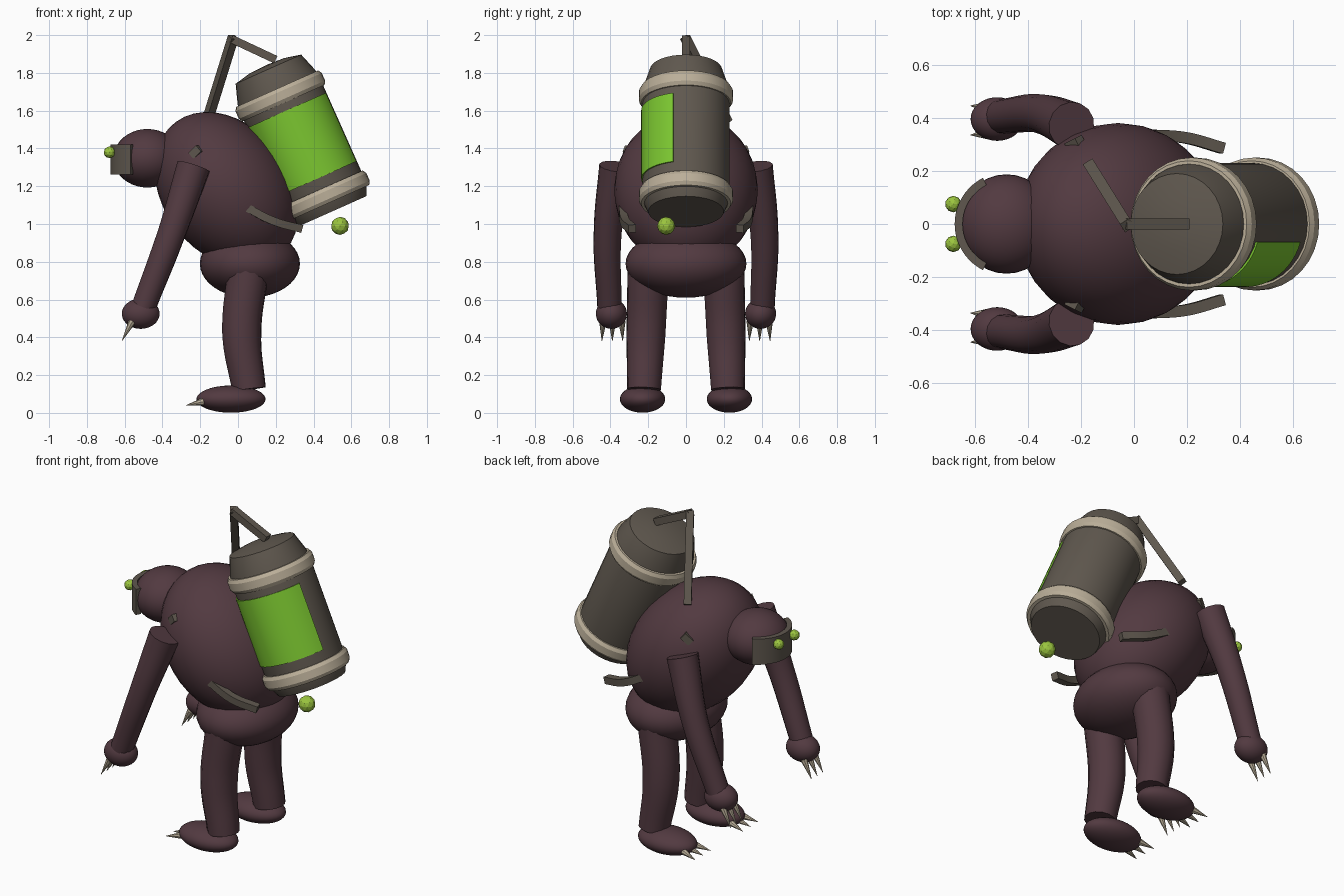
import bpy, bmesh
from math import sin, cos, pi, radians
from mathutils import Vector, Matrix

if "Cube" in bpy.data.objects:
    bpy.data.objects.remove(bpy.data.objects["Cube"])


def material(name, rgb):
    m = bpy.data.materials.new(name)
    m.use_nodes = True
    m.diffuse_color = (*rgb, 1)
    m.node_tree.nodes["Principled BSDF"].inputs["Base Color"].default_value = (*rgb, 1)
    return m


HIDE = material("maroon hide", (0.085, 0.042, 0.052))
METAL = material("dark metal", (0.115, 0.097, 0.077))
BEIGE = material("pale beige", (0.50, 0.43, 0.32))
GREEN = material("window green", (0.20, 0.57, 0.03))
LIME = material("glowing lime", (0.33, 0.56, 0.05))


def finish(ob, mat, angle=35):
    ob.data.materials.clear()
    ob.data.materials.append(mat)
    bpy.ops.object.select_all(action='DESELECT')
    ob.select_set(True)
    bpy.context.view_layer.objects.active = ob
    if angle:
        bpy.ops.object.shade_smooth_by_angle(angle=radians(angle))
    return ob


def from_bmesh(name, bm, mat, angle=35, matrix=None):
    bmesh.ops.recalc_face_normals(bm, faces=bm.faces)
    me = bpy.data.meshes.new(name)
    bm.to_mesh(me)
    bm.free()
    ob = bpy.data.objects.new(name, me)
    bpy.context.collection.objects.link(ob)
    if matrix:
        ob.matrix_world = matrix
    return finish(ob, mat, angle)


def ellipsoid(name, loc, radii, mat, tilt=0):
    bm = bmesh.new()
    bmesh.ops.create_uvsphere(bm, u_segments=32, v_segments=20, radius=1)
    m = Matrix.Translation(loc) @ Matrix.Rotation(tilt, 4, 'Y') @ Matrix.Diagonal((*radii, 1))
    bmesh.ops.transform(bm, matrix=m, verts=bm.verts)
    return from_bmesh(name, bm, mat)


def bead(name, loc, radius):
    bm = bmesh.new()
    bmesh.ops.create_icosphere(bm, subdivisions=2, radius=radius, matrix=Matrix.Translation(loc))
    return from_bmesh(name, bm, LIME, 0)


def spike(name, base, tip, radius):
    base, tip = Vector(base), Vector(tip)
    d = tip - base
    m = Matrix.Translation((base + tip) / 2) @ d.to_track_quat('Z', 'Y').to_matrix().to_4x4()
    bm = bmesh.new()
    bmesh.ops.create_cone(bm, cap_ends=True, segments=8, radius1=radius, radius2=0.001,
                          depth=d.length, matrix=m)
    return from_bmesh(name, bm, BEIGE)


def tube(name, points, mat, depth=1.0, square=False):
    """Sweep along (x, y, z, radius) points."""
    cu = bpy.data.curves.new(name, 'CURVE')
    cu.dimensions = '3D'
    cu.bevel_depth = depth
    cu.bevel_resolution = 0 if square else 5
    cu.use_fill_caps = True
    cu.resolution_u = 8
    sp = cu.splines.new('BEZIER')
    sp.bezier_points.add(len(points) - 1)
    for bp, p in zip(sp.bezier_points, points):
        bp.co, bp.radius = p[:3], p[3]
        bp.handle_left_type = bp.handle_right_type = 'AUTO'
        bp.tilt = pi / 4 if square else 0
    ob = bpy.data.objects.new(name, cu)
    bpy.context.collection.objects.link(ob)
    bpy.ops.object.select_all(action='DESELECT')
    ob.select_set(True)
    bpy.context.view_layer.objects.active = ob
    bpy.ops.object.convert(target='MESH')
    return finish(bpy.context.object, mat)


def lathe(name, profile, mat, matrix, closed=False, steps=32):
    bm = bmesh.new()
    vs = [bm.verts.new((r, 0, z)) for r, z in profile]
    pairs = list(zip(vs, vs[1:])) + ([(vs[-1], vs[0])] if closed else [])
    edges = [bm.edges.new(p) for p in pairs]
    bmesh.ops.spin(bm, geom=vs + edges, cent=(0, 0, 0), axis=(0, 0, 1), angle=2 * pi, steps=steps)
    bmesh.ops.remove_doubles(bm, verts=bm.verts, dist=0.0005)
    return from_bmesh(name, bm, mat, 25, matrix)


def curved_plate(name, radius, thick, a0, a1, z0, z1, mat, matrix, steps=20):
    """Closed slab bent round the local z axis."""
    bm = bmesh.new()
    rings = []
    for i in range(steps + 1):
        a = radians(a0 + (a1 - a0) * i / steps)
        rings.append([bm.verts.new((r * cos(a), r * sin(a), z)) for r, z in
                      ((radius, z0), (radius, z1), (radius - thick, z1), (radius - thick, z0))])
    for p, q in zip(rings, rings[1:]):
        for k in range(4):
            n = (k + 1) % 4
            bm.faces.new((p[k], p[n], q[n], q[k]))
    bm.faces.new(rings[0])
    bm.faces.new(rings[-1])
    return from_bmesh(name, bm, mat, 35, matrix)


# Torso, pelvis and head
ellipsoid("torso", (-0.06, 0, 1.18), (0.338, 0.38, 0.45), HIDE, radians(-37))
ellipsoid("pelvis", (0.063, 0, 0.79), (0.265, 0.32, 0.18), HIDE)
ellipsoid("head", (-0.48, 0, 1.348), (0.18, 0.187, 0.155), HIDE)
curved_plate("face_mask", 0.195, 0.03, 117, 243, 1.263, 1.42, METAL, Matrix.Translation((-0.48, 0, 0)))

# Paired limbs, claws, eyes and straps
for side, s in (("left", 1), ("right", -1)):
    def at(*pts):
        return [(p[0], p[1] * s, *p[2:]) for p in pts]

    bead(f"{side}_eye", (-0.68, 0.075 * s, 1.38), 0.031)
    tube(f"{side}_arm", at((-0.235, 0.37, 1.305, 0.09), (-0.352, 0.415, 0.95, 0.074),
                           (-0.5, 0.405, 0.56, 0.065)), HIDE)
    ellipsoid(f"{side}_hand", (-0.515, 0.395 * s, 0.525), (0.1, 0.082, 0.08), HIDE)
    tube(f"{side}_leg", at((0.055, 0.2, 0.76, 0.11), (0.02, 0.212, 0.42, 0.104),
                           (0.058, 0.222, 0.125, 0.09)), HIDE)
    ellipsoid(f"{side}_foot", (-0.037, 0.23 * s, 0.073), (0.183, 0.12, 0.072), HIDE)
    for i in (-1, 0, 1):
        y = 0.39 + 0.05 * i
        spike(f"{side}_hand_claw_{i + 2}", (-0.56, y * s, 0.485), (-0.615, (y + 0.005 * i) * s, 0.38), 0.02)
        y = 0.23 + 0.055 * i
        spike(f"{side}_foot_claw_{i + 2}", (-0.185, y * s, 0.06), (-0.275, (y + 0.02 * i) * s, 0.04), 0.02)
    tube(f"{side}_waist_strap", at((0.03, 0.335, 1.095, 1), (0.19, 0.325, 1.015, 1),
                                   (0.335, 0.285, 0.975, 1)), METAL, 0.03, True)
    tube(f"{side}_shoulder_strap", at((-0.24, 0.29, 1.36, 1), (-0.2, 0.31, 1.4, 1)), METAL, 0.03, True)

# Leaning canister on the back
CAN = Matrix.Translation((0.46, 0, 1.148)) @ Matrix.Rotation(radians(-24), 4, 'Y')
lathe("canister", [(0, -0.09), (0.2, -0.09), (0.222, -0.04), (0.23, 0), (0.23, 0.58),
                   (0.225, 0.63), (0.19, 0.735), (0.1, 0.755), (0, 0.76)], METAL, CAN)
for name, h in (("lower_band", 0), ("upper_band", 0.58)):
    lathe(name, [(0.22, h - 0.042), (0.238, h - 0.042), (0.25, h - 0.022), (0.25, h + 0.022),
                 (0.238, h + 0.042), (0.22, h + 0.042)], BEIGE, CAN, True)
curved_plate("canister_window", 0.237, 0.009, 197, 343, 0.1, 0.497, GREEN, CAN, 24)

# Feed pipe and dripping bead
tube("pipe_top", [(0.2, 0, 1.87, 1), (-0.035, 0, 1.98, 1)], METAL, 0.03, True)
tube("pipe_down", [(-0.025, -0.005, 1.99, 1), (-0.165, 0.22, 1.54, 1)], METAL, 0.03, True)
bead("drip", (0.54, -0.105, 0.99), 0.048)
